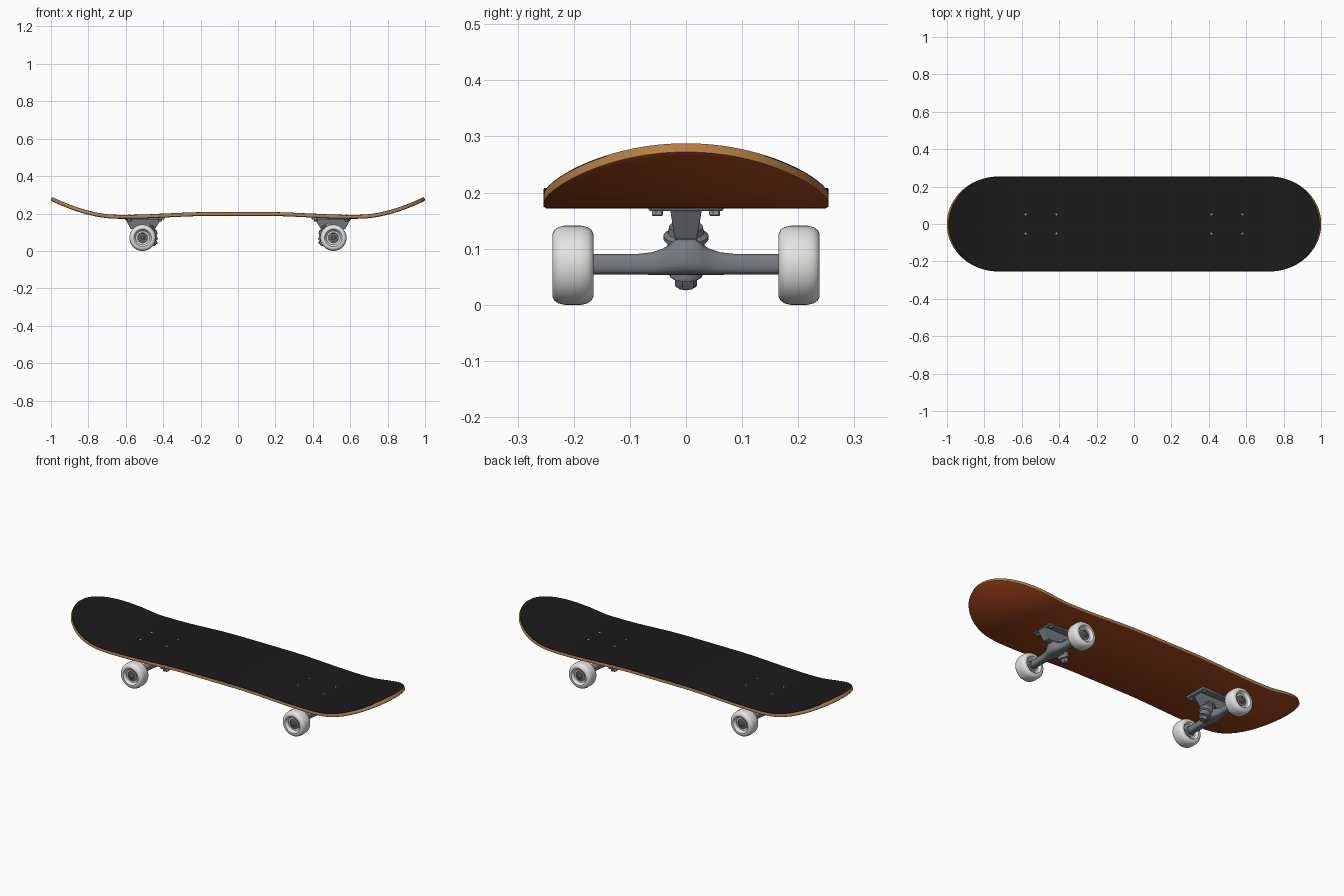
import bpy, bmesh, math
from mathutils import Vector

if "Cube" in bpy.data.objects:
    bpy.data.objects.remove(bpy.data.objects["Cube"])


def mat(name, r, g, b):
    m = bpy.data.materials.new(name)
    m.diffuse_color = (r, g, b, 1)
    m.use_nodes = True
    m.node_tree.nodes["Principled BSDF"].inputs["Base Color"].default_value = m.diffuse_color
    return m


GRIP = mat("grip_black", 0.011, 0.011, 0.011)
WOOD = mat("maple_tan", 0.46, 0.21, 0.062)
STAIN = mat("stained_brown", 0.35, 0.058, 0.011)
METAL = mat("truck_grey", 0.19, 0.205, 0.225)
STEEL = mat("bolt_steel", 0.32, 0.33, 0.34)
WHITE = mat("wheel_white", 0.77, 0.77, 0.75)


def finish(bm, name, mats, angle=35):
    bmesh.ops.recalc_face_normals(bm, faces=bm.faces[:])
    me = bpy.data.meshes.new(name)
    bm.to_mesh(me)
    bm.free()
    for m in mats:
        me.materials.append(m)
    ob = bpy.data.objects.new(name, me)
    bpy.context.collection.objects.link(ob)
    bpy.ops.object.select_all(action='DESELECT')
    ob.select_set(True)
    bpy.context.view_layer.objects.active = ob
    bpy.ops.object.shade_smooth_by_angle(angle=math.radians(angle))
    return ob


def skin(name, rings, mats, bands=None, angle=35):
    """Join closed rings of points, cap both ends; bands gives material per band."""
    bm = bmesh.new()
    vr = [[bm.verts.new(p) for p in ring] for ring in rings]
    n = len(rings[0])
    for k in range(len(vr) - 1):
        for i in range(n):
            j = (i + 1) % n
            f = bm.faces.new((vr[k][i], vr[k][j], vr[k + 1][j], vr[k + 1][i]))
            f.material_index = bands[k] if bands else 0
    for ring, k in ((vr[0], 0), (vr[-1], -1)):
        f = bm.faces.new(ring)
        f.material_index = bands[k] if bands else 0
    return finish(bm, name, mats, angle)


def lathe(name, profile, origin, axis, mats, bands=None, segs=32):
    """Turn (radius, distance) pairs round an axis."""
    d = Vector(axis).normalized()
    u = d.orthogonal().normalized()
    v = d.cross(u)
    rings = [[Vector(origin) + d * h + r * (u * math.cos(a) + v * math.sin(a))
              for a in (2 * math.pi * i / segs for i in range(segs))]
             for r, h in profile]
    return skin(name, rings, mats, bands)


def frustum(name, top, bottom, m):
    """Tapered block from two (x0, x1, half_y, z) rectangles."""
    rings = [[(a, -h, z), (b, -h, z), (b, h, z), (a, h, z)] for a, b, h, z in (top, bottom)]
    ob = skin(name, rings, [m])
    bv = ob.modifiers.new("bevel", 'BEVEL')
    bv.width, bv.segments = 0.003, 2
    return ob


# Deck: top surface height along the length
def deck_z(x):
    x = abs(x)
    t = min(max((x - 0.15) / 0.45, 0), 1)
    z = 0.208 - 0.015 * t * t * (3 - 2 * t)
    return z + (0.099 * ((x - 0.65) / 0.35) ** 1.75 if x > 0.65 else 0)


def deck_point(x, y, drop):
    s = (deck_z(x + 1e-4) - deck_z(x - 1e-4)) / 2e-4
    n = Vector((-s, 0, 1)).normalized()
    return Vector((x, y, deck_z(x))) - n * drop


def half_outline(inset):
    """Stations from tail tip to nose tip as (x, half width)."""
    a, b = 0.273 - inset, 0.254 - inset
    end = [(0.72 + a * math.sin(t), b * math.cos(t))
           for t in (math.pi / 2 * i / 24 for i in range(25))]
    mid = [(-0.72 + 1.44 * i / 36, b) for i in range(1, 36)]
    return [(-x, w) for x, w in reversed(end)] + mid + end


bm = bmesh.new()
levels = [(0.005, 0.021), (0.0, 0.018), (0.0, 0.003), (0.0015, 0.0)]
loops = []
for inset, drop in levels:
    st = half_outline(inset)
    st[0], st[-1] = (st[0][0], 0), (st[-1][0], 0)
    up = [bm.verts.new(deck_point(x, w, drop)) for x, w in st]
    low = [up[0]] + [bm.verts.new(deck_point(x, -w, drop)) for x, w in st[1:-1]] + [up[-1]]
    loops.append((up, low))
for k in range(len(levels) - 1):
    for side in (0, 1):
        a, b = loops[k][side], loops[k + 1][side]
        for i in range(len(a) - 1):
            f = bm.faces.new((a[i], a[i + 1], b[i + 1], b[i]))
            # tape edge shows along the sides, bare wood at the tips
            tip = abs(a[i].co.x + a[i + 1].co.x) / 2 > 0.95
            f.material_index = (2, 1, 1 if tip else 0)[k]
for k, m in ((0, 2), (-1, 0)):
    up, low = loops[k]
    for i in range(len(up) - 1):
        vs = list(dict.fromkeys((up[i], up[i + 1], low[i + 1], low[i])))
        bm.faces.new(vs).material_index = m
finish(bm, "deck", [GRIP, WOOD, STAIN], 50)

# One truck at +x; a turned copy makes the other
CX, CZ = 0.51, 0.0705
parts = [
    frustum("baseplate", (0.393, 0.605, 0.068, 0.180), (0.395, 0.603, 0.066, 0.167), METAL),
    frustum("baseplate_body", (0.41, 0.602, 0.028, 0.169), (0.445, 0.572, 0.020, 0.116), METAL),
]

# Hanger: lofted cross-sections (y, top, bottom, half depth)
half = [(0.168, 0.091, 0.054, 0.019), (0.085, 0.091, 0.054, 0.020), (0.060, 0.094, 0.053, 0.023),
        (0.042, 0.100, 0.053, 0.028), (0.029, 0.108, 0.053, 0.034), (0.018, 0.119, 0.053, 0.038)]
rings = []
for y, top, bot, hx in [(-y, t, b, h) for y, t, b, h in half] + half[::-1]:
    ring = []
    for i in range(16):
        a = 2 * math.pi * (i + 0.5) / 16
        c, s = math.cos(a), math.sin(a)
        c, s = math.copysign(abs(c) ** 0.6, c), math.copysign(abs(s) ** 0.6, s)
        ring.append((CX + hx * c, y, (top + bot) / 2 + (top - bot) / 2 * s))
    rings.append(ring)
parts.append(skin("hanger", rings, [METAL]))

# Kingpin stack: bushings, hanger ring, washer, nut
KP, KD = (0.49, 0, 0.145), (-0.36, 0, -0.93)
parts.append(lathe("kingpin_bushings", [
    (0.030, 0.006), (0.032, 0.018), (0.040, 0.023), (0.040, 0.030), (0.032, 0.034), (0.034, 0.046),
    (0.038, 0.050), (0.038, 0.070), (0.030, 0.074), (0.028, 0.091), (0.029, 0.093), (0.029, 0.100),
    (0.012, 0.101)], KP, KD, [METAL]))
parts.append(lathe("kingpin_nut", [(0.020, 0.099), (0.020, 0.117), (0.017, 0.121)],
                   KP, KD, [METAL], segs=6))
parts.append(lathe("kingpin_tip", [(0.009, 0.115), (0.009, 0.123), (0.007, 0.125)],
                   KP, KD, [METAL], segs=16))

# Deck bolts with nuts under the plate
for x in (0.415, 0.58):
    for y in (-0.051, 0.051):
        parts.append(lathe("bolt_head", [(0.0055, -0.003), (0.0055, 0.001), (0.004, 0.0015)],
                           (x, y, deck_z(x)), (0, 0, 1), [STEEL], segs=12))
        parts.append(lathe("bolt_nut", [(0.008, 0.158), (0.010, 0.160), (0.010, 0.169)],
                           (x, y, 0), (0, 0, 1), [STEEL], segs=6))

# Wheels: rounded tyre with recessed bearing on both faces, axle and nut
for s in (-1, 1):
    o, d = (CX, s * 0.2015, CZ), (0, s, 0)
    outer = [(0.027, 0.020), (0.037, 0.022), (0.043, 0.033), (0.047, 0.0365), (0.056, 0.0365),
             (0.063, 0.033), (0.068, 0.026), (0.0705, 0.015)]
    prof = [(r, -h) for r, h in outer] + outer[::-1]
    parts.append(lathe("wheel", prof, o, d, [WHITE], segs=48))
    for f in (-1, 1):
        parts.append(lathe("bearing", [(0.030, 0.018), (0.030, 0.023), (0.025, 0.024),
                                       (0.024, 0.022), (0.016, 0.022), (0.015, 0.025)],
                           o, (0, s * f, 0), [METAL]))
    parts.append(lathe("axle_nut", [(0.014, 0.023), (0.014, 0.031), (0.011, 0.033)],
                       o, d, [STEEL], segs=6))
    parts.append(lathe("axle", [(0.008, -0.05), (0.008, 0.034), (0.006, 0.036)],
                       o, d, [METAL], segs=16))

# Second truck
for p in parts:
    p.name = "front_" + p.name
    q = p.copy()
    q.name = p.name.replace("front_", "rear_", 1)
    q.rotation_euler = (0, 0, math.pi)
    bpy.context.collection.objects.link(q)
